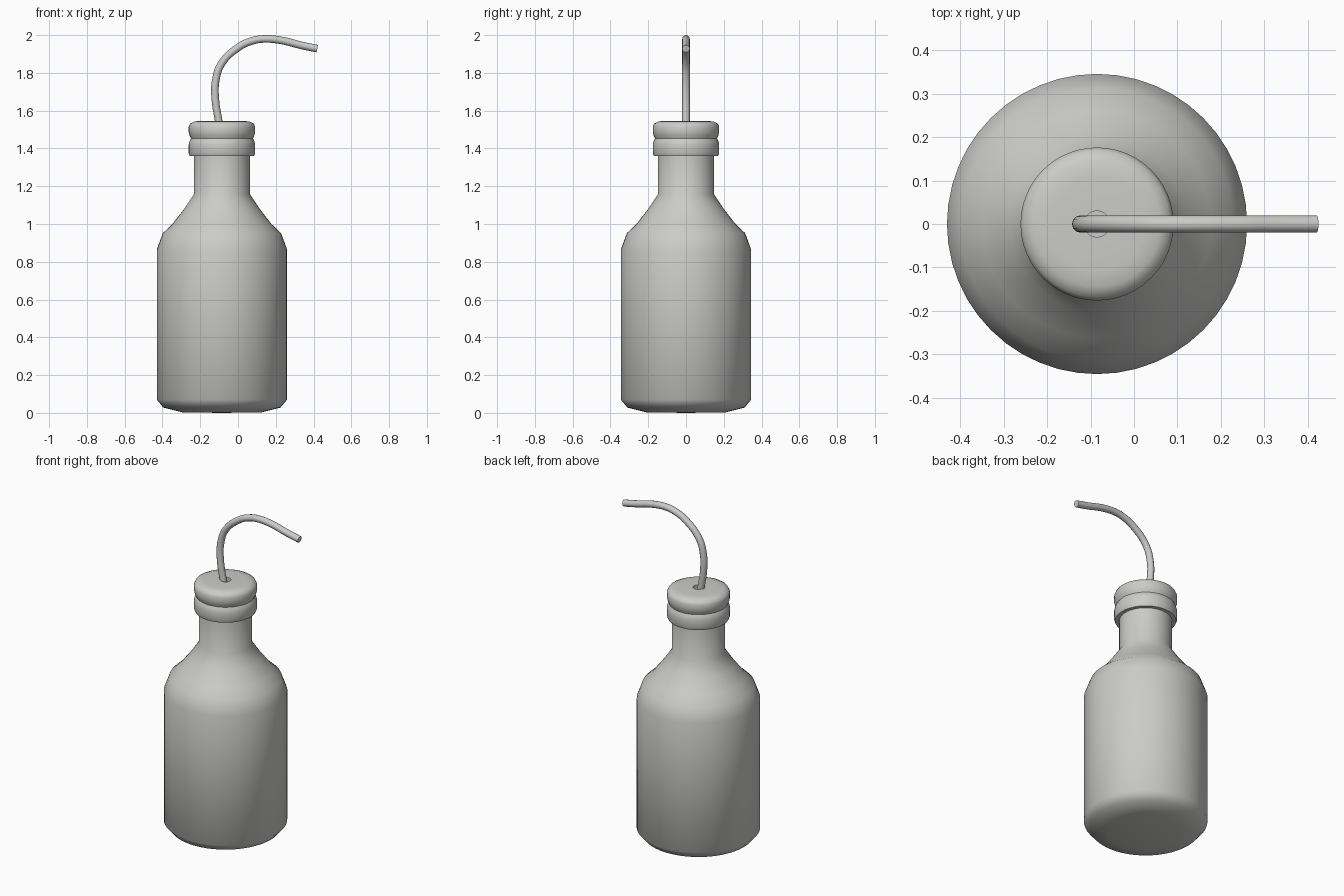
import bpy, bmesh
from math import radians
from mathutils import Vector, Matrix

cube = bpy.data.objects.get("Cube")
if cube:
    bpy.data.objects.remove(cube)

AXIS_X = -0.085
SEGMENTS = 48

grey = bpy.data.materials.new("light_grey")
grey.use_nodes = True
COLOUR = (0.6, 0.6, 0.59, 1)
grey.diffuse_color = COLOUR
grey.node_tree.nodes["Principled BSDF"].inputs["Base Color"].default_value = COLOUR


def finish(obj, angle):
    obj.data.materials.clear()
    obj.data.materials.append(grey)
    bpy.ops.object.select_all(action="DESELECT")
    obj.select_set(True)
    bpy.context.view_layer.objects.active = obj
    bpy.ops.object.shade_smooth_by_angle(angle=radians(angle))


def lathe(name, profile, angle):
    """Spin (radius, height) points around the bottle axis."""
    bm = bmesh.new()
    verts = [bm.verts.new((r, 0, z)) for r, z in profile]
    edges = [bm.edges.new(pair) for pair in zip(verts, verts[1:])]
    bmesh.ops.spin(bm, geom=verts + edges, cent=(0, 0, 0), axis=(0, 0, 1),
                   angle=radians(360), steps=SEGMENTS)
    bmesh.ops.remove_doubles(bm, verts=bm.verts, dist=0.0002)
    bmesh.ops.recalc_face_normals(bm, faces=bm.faces)
    mesh = bpy.data.meshes.new(name)
    bm.to_mesh(mesh)
    bm.free()
    obj = bpy.data.objects.new(name, mesh)
    obj.location.x = AXIS_X
    bpy.context.collection.objects.link(obj)
    finish(obj, angle)


# Bottle: rounded base, straight wall, sloping shoulder and neck
lathe("bottle", [(0, 0), (0.21, 0.003), (0.31, 0.028), (0.345, 0.07),
                 (0.345, 0.865), (0.313, 0.952), (0.262, 1.0), (0.2, 1.08),
                 (0.148, 1.158), (0.148, 1.4), (0, 1.4)], 60)

# Cap: two rounded rings with a groove, and a small hole for the straw
lathe("cap", [(0, 1.36), (0.17, 1.36), (0.176, 1.375), (0.176, 1.42),
              (0.172, 1.437), (0.164, 1.452), (0.172, 1.47), (0.176, 1.485),
              (0.176, 1.515), (0.168, 1.532), (0.145, 1.543), (0.11, 1.546),
              (0.03, 1.546), (0.03, 1.51), (0, 1.51)], 50)

# Straw: bent tube rising out of the cap
path = [(-0.085, 1.45), (-0.102, 1.545), (-0.12, 1.66), (-0.118, 1.76),
        (-0.087, 1.85), (0.005, 1.937), (0.07, 1.968), (0.14, 1.98),
        (0.24, 1.97), (0.33, 1.947), (0.42, 1.928)]
curve = bpy.data.curves.new("straw", "CURVE")
curve.dimensions = "3D"
curve.bevel_depth = 0.02
curve.bevel_resolution = 4
curve.resolution_u = 4
curve.use_fill_caps = True
spline = curve.splines.new("BEZIER")
spline.bezier_points.add(len(path) - 1)
for point, (x, z) in zip(spline.bezier_points, path):
    point.co = (x, 0, z)
    point.handle_left_type = point.handle_right_type = "AUTO"
tube = bpy.data.objects.new("straw_path", curve)
bpy.context.collection.objects.link(tube)
bpy.context.view_layer.update()
mesh = bpy.data.meshes.new_from_object(tube.evaluated_get(bpy.context.evaluated_depsgraph_get()))
bpy.data.objects.remove(tube)
straw = bpy.data.objects.new("straw", mesh)
bpy.context.collection.objects.link(straw)
finish(straw, 50)
